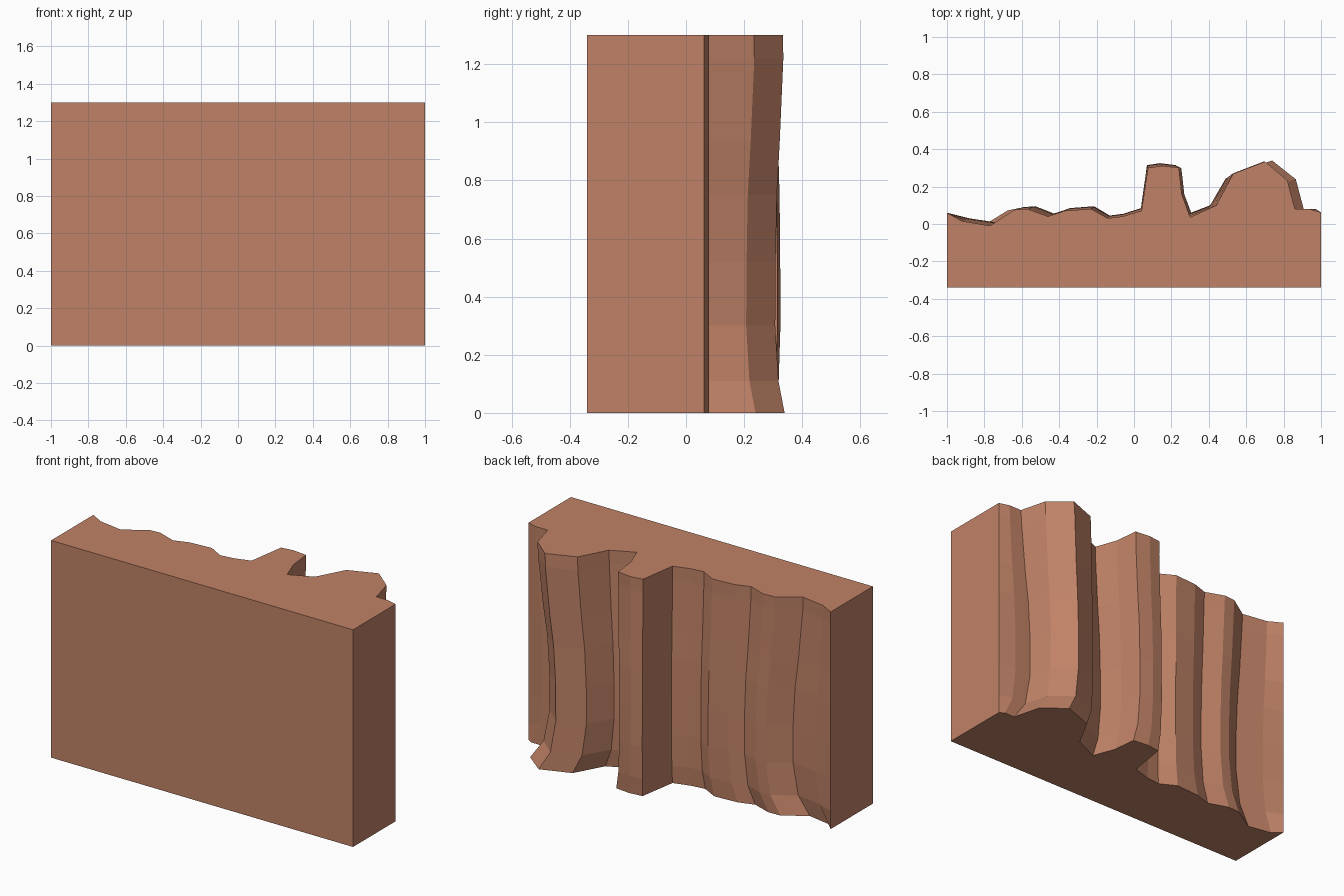
import bpy, bmesh

if "Cube" in bpy.data.objects:
    bpy.data.objects.remove(bpy.data.objects["Cube"])

# Rugged back profile (x, y) seen from above, at the top of the wall
PROFILE = [(-1, .06), (-.92, .015), (-.77, -.01), (-.64, .075), (-.57, .08), (-.46, .04),
           (-.37, .07), (-.23, .08), (-.14, .03), (-.06, .04), (.04, .07), (.075, .30),
           (.15, .31), (.24, .30), (.255, .16), (.30, .035), (.44, .10), (.53, .27),
           (.70, .335), (.82, .235), (.86, .08), (.94, .08), (1, .062)]

# Levels: height, sideways spread of the ribs, amount of bulge
LEVELS = [(0, 1.055, -.15), (.11, .965, .6), (.30, .925, 1), (.52, .925, .95),
          (.75, .94, .8), (.93, .965, .45), (1.22, .995, 0), (1.3, 1, .05)]


def rib_point(x, y, spread, bulge):
    """Shift a profile point for its level; the outer corners stay put."""
    if abs(x) == 1:
        return x, y
    if abs(x) > .9:
        spread = 1 + (spread - 1) * .6
    depth = .015 if x < .4 else (-.028 if y > .2 else 0)
    return x * spread, y + depth * bulge


bm = bmesh.new()
rings = []
for z, spread, bulge in LEVELS:
    pts = [(-1, -.34)] + [rib_point(x, y, spread, bulge) for x, y in PROFILE] + [(1, -.34)]
    rings.append([bm.verts.new((x, y, z)) for x, y in pts])

# Sides between the levels
n = len(rings[0])
for low, high in zip(rings, rings[1:]):
    for i in range(n):
        j = (i + 1) % n
        bm.faces.new((low[i], low[j], high[j], high[i]))
# Flat bottom and top
bm.faces.new(rings[0])
bm.faces.new(rings[-1])
bmesh.ops.recalc_face_normals(bm, faces=bm.faces)

mesh = bpy.data.meshes.new("cliff_wall")
bm.to_mesh(mesh)
bm.free()
wall = bpy.data.objects.new("cliff_wall", mesh)
bpy.context.collection.objects.link(wall)

# Clay colour
clay = bpy.data.materials.new("clay_brown")
clay.diffuse_color = (.53, .225, .135, 1)
clay.use_nodes = True
clay.node_tree.nodes["Principled BSDF"].inputs["Base Color"].default_value = clay.diffuse_color
mesh.materials.append(clay)
